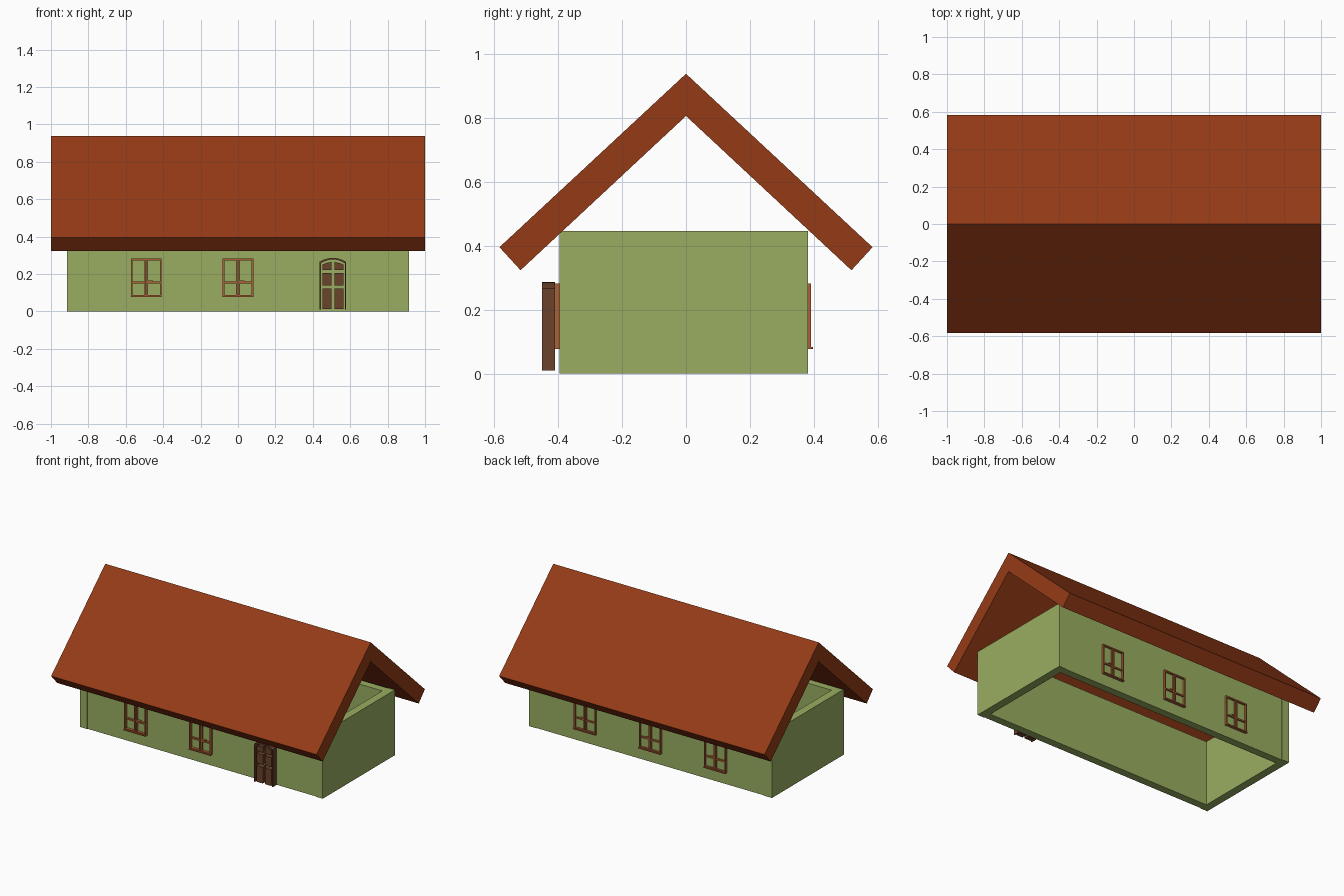
import bpy, bmesh

if "Cube" in bpy.data.objects:
    bpy.data.objects.remove(bpy.data.objects["Cube"])


def material(name, rgb):
    m = bpy.data.materials.new(name)
    m.diffuse_color = (*rgb, 1)
    m.use_nodes = True
    m.node_tree.nodes["Principled BSDF"].inputs["Base Color"].default_value = m.diffuse_color
    return m


GREEN = material("wall_green", (0.32, 0.42, 0.12))
ROOF = material("roof_red", (0.30, 0.043, 0.008))
WOOD = material("window_wood", (0.42, 0.12, 0.035))
BROWN = material("door_brown", (0.15, 0.055, 0.025))


def finish(name, bm, mat):
    bmesh.ops.recalc_face_normals(bm, faces=bm.faces)
    me = bpy.data.meshes.new(name)
    bm.to_mesh(me)
    bm.free()
    me.materials.append(mat)
    ob = bpy.data.objects.new(name, me)
    bpy.context.collection.objects.link(ob)
    return ob


def prism(bm, pts, axis, a, b):
    """Extrude a 2D profile along x (profile y,z) or along y (profile x,z)."""
    def place(p, t):
        return (t, p[0], p[1]) if axis == 'x' else (p[0], t, p[1])
    face = bm.faces.new([bm.verts.new(place(p, a)) for p in pts])
    ext = bmesh.ops.extrude_face_region(bm, geom=[face])['geom']
    move = (b - a, 0, 0) if axis == 'x' else (0, b - a, 0)
    bmesh.ops.translate(bm, vec=move, verts=[g for g in ext if isinstance(g, bmesh.types.BMVert)])


def block(bm, x0, x1, y0, y1, z0, z1):
    prism(bm, [(x0, z0), (x1, z0), (x1, z1), (x0, z1)], 'y', y0, y1)


# Gabled roof: one chevron profile along the length
bm = bmesh.new()
prism(bm, [(0, 0.937), (0.583, 0.395), (0.517, 0.323), (0, 0.805),
           (-0.517, 0.323), (-0.583, 0.395)], 'x', -1, 1)
finish("roof", bm, ROOF)

# Four wall slabs, open above and below; end walls stand slightly proud
for name, box in {
    "left_wall": (-0.915, -0.86, -0.395, 0.382),
    "right_wall": (0.86, 0.915, -0.395, 0.382),
    "front_wall": (-0.86, 0.86, -0.391, -0.338),
    "back_wall": (-0.86, 0.86, 0.325, 0.378),
}.items():
    bm = bmesh.new()
    block(bm, *box, 0, 0.445)
    finish(name, bm, GREEN)


# Casement windows: outer frame, two sashes with a crossbar, sill and handle
def window(name, cx, wall_y, side, depth):
    bm = bmesh.new()

    def bar(x0, x1, z0, z1, d):
        ys = sorted((wall_y - side * 0.01, wall_y + side * d))
        block(bm, cx + x0, cx + x1, *ys, z0, z1)

    w, z0, z1, t = 0.082, 0.08, 0.282, 0.009
    for s in (-1, 1):
        bar(*sorted((s * w, s * (w - t))), z0, z1, depth)            # jamb
        bar(*sorted((s * 0.002, s * 0.010)), z0 + t, z1 - t, depth * 0.7)  # sash stile
        bar(*sorted((s * 0.010, s * (w - t))), 0.150, 0.160, depth * 0.7)  # crossbar
    bar(-w + t, w - t, z0, z0 + t, depth)
    bar(-w + t, w - t, z1 - t, z1, depth)
    bar(-w, w, z0 - 0.003, z0 + 0.003, depth + 0.006)
    bar(0.010, 0.035, 0.160, 0.166, depth)
    finish(name, bm, WOOD)


for i, x in enumerate((-0.49, 0.0)):
    window(f"front_window_{i + 1}", x, -0.391, -1, 0.019)
for i, x in enumerate((-0.49, 0.0, 0.49)):
    window(f"back_window_{i + 1}", x, 0.378, 1, 0.013)

# Door: thin arched surround with brown panels standing in front of the wall
DX, Y0, Y1 = 0.507, -0.45, -0.41


def arch(x, top, rise, w):
    return top + rise * (1 - (x / w) ** 2)


bm = bmesh.new()
w, t, n = 0.071, 0.007, 8
outer = [(DX + x, arch(x, 0.266, 0.02, w)) for x in [-w + 2 * w * i / n for i in range(n + 1)]]
v = w - t
inner = [(DX + x, arch(x, 0.258, 0.02, v)) for x in [v - 2 * v * i / n for i in range(n + 1)]]
prism(bm, [(DX - w, 0.01)] + outer + [(DX + w, 0.01), (DX + v, 0.01)] + inner + [(DX - v, 0.01)],
      'y', Y0, Y1)
finish("door_frame", bm, BROWN)

bm = bmesh.new()
for s in (-1, 1):
    for z0, z1 in ((0.012, 0.122), (0.140, 0.206)):
        block(bm, *sorted((DX + s * 0.008, DX + s * 0.056)), Y0 + 0.004, Y1, z0, z1)
    xs = [s * (0.008 + 0.012 * i) for i in range(5)]
    prism(bm, [(DX + xs[0], 0.222), *[(DX + x, arch(x, 0.246, 0.018, v)) for x in xs],
               (DX + xs[-1], 0.222)], 'y', Y0 + 0.004, Y1)
finish("door_panels", bm, BROWN)
